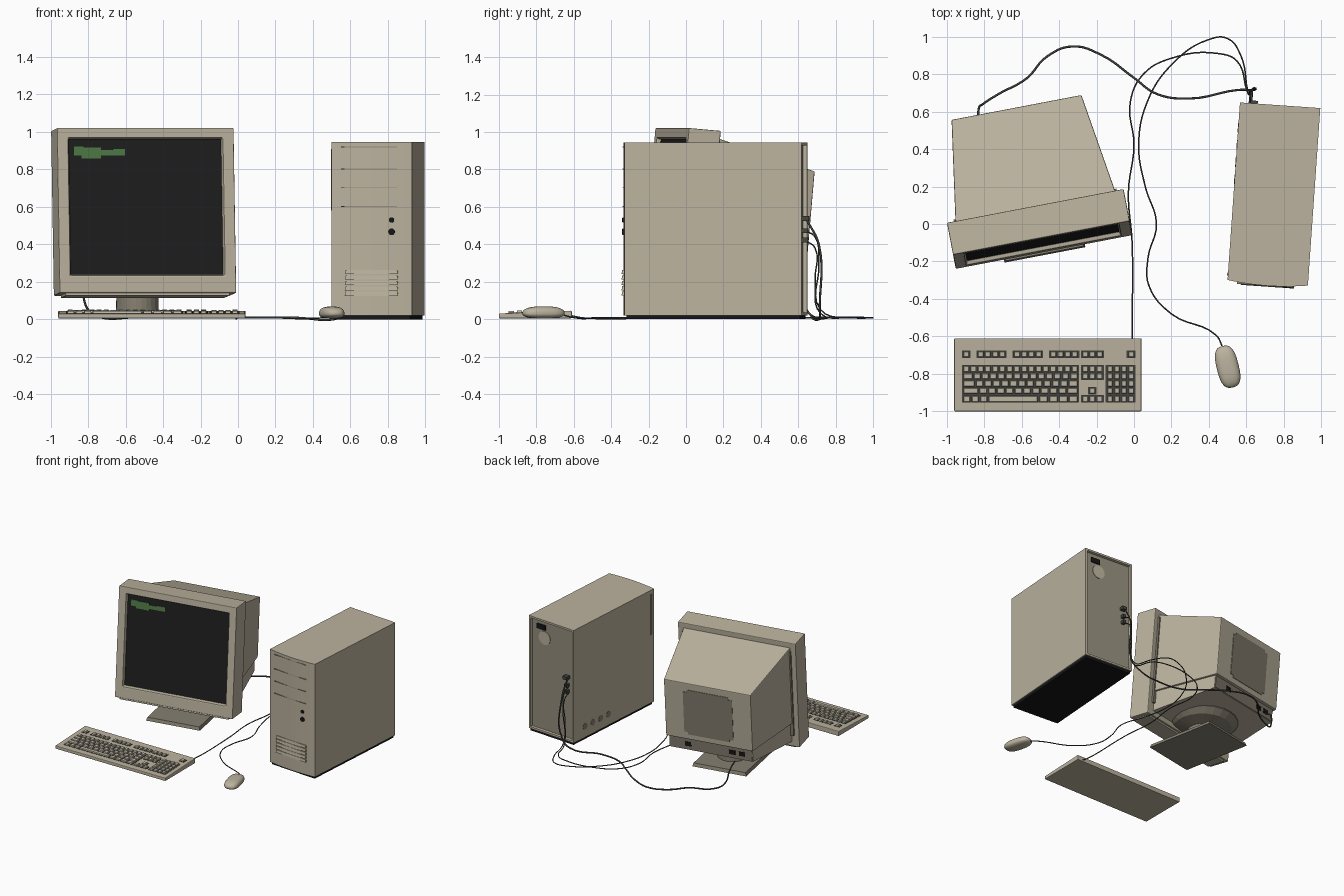
import bpy, bmesh, math
from mathutils import Matrix, Vector

if "Cube" in bpy.data.objects:
    bpy.data.objects.remove(bpy.data.objects["Cube"])

T, R = Matrix.Translation, Matrix.Rotation


def material(name, *c):
    m = bpy.data.materials.new(name)
    m.diffuse_color = (*c, 1)
    m.use_nodes = True
    m.node_tree.nodes["Principled BSDF"].inputs["Base Color"].default_value = m.diffuse_color
    return m


BEIGE = material("beige plastic", .50, .45, .345)
KEY = material("key beige", .52, .475, .375)
TAUPE = material("taupe plastic", .24, .215, .165)
PANEL = material("rear panel", .30, .27, .205)
BLACK = material("black", .008, .008, .008)
SCREEN = material("screen glass", .013, .013, .014)
GREEN = material("screen green", .075, .19, .06)
CABLE = material("cable grey", .06, .06, .055)


def finish(name, bm, M, mats, bevel=0, smooth=False):
    bmesh.ops.recalc_face_normals(bm, faces=bm.faces)
    me = bpy.data.meshes.new(name)
    bm.to_mesh(me)
    bm.free()
    for m in mats:
        me.materials.append(m)
    ob = bpy.data.objects.new(name, me)
    bpy.context.collection.objects.link(ob)
    ob.matrix_world = M
    if smooth:
        for p in me.polygons:
            p.use_smooth = True
    if bevel:
        mod = ob.modifiers.new("bevel", 'BEVEL')
        mod.width, mod.segments, mod.limit_method = bevel, 2, 'ANGLE'
    return ob


def add_loft(bm, rings):
    rows = [[bm.verts.new(p) for p in r] for r in rings]
    for a, b in zip(rows, rows[1:]):
        for i in range(len(a)):
            j = (i + 1) % len(a)
            bm.faces.new((a[i], a[j], b[j], b[i]))
    bm.faces.new(rows[0])
    bm.faces.new(rows[-1])


def loft(name, M, rings, mat, bevel=0):
    bm = bmesh.new()
    add_loft(bm, rings)
    return finish(name, bm, M, [mat], bevel)


def rect(x0, x1, y0, y1, z, d=0):
    return [(x0 + d, y0 + d, z), (x1 - d, y0 + d, z), (x1 - d, y1 - d, z), (x0 + d, y1 - d, z)]


def boxes(name, M, items, mat, bevel=0, taper=0):
    """items: (x0, x1, y0, y1, z0, z1)"""
    bm = bmesh.new()
    for x0, x1, y0, y1, z0, z1 in items:
        add_loft(bm, [rect(x0, x1, y0, y1, z0), rect(x0, x1, y0, y1, z1, taper)])
    return finish(name, bm, M, [mat], bevel)


def disc(x, y, z, r, axis, n=16):
    a = [2 * math.pi * i / n for i in range(n)]
    if axis == 'X':
        return [(x, y + r * math.cos(t), z + r * math.sin(t)) for t in a]
    if axis == 'Y':
        return [(x + r * math.cos(t), y, z + r * math.sin(t)) for t in a]
    return [(x + r * math.cos(t), y + r * math.sin(t), z) for t in a]


def cable(name, pts, r):
    cu = bpy.data.curves.new(name, 'CURVE')
    cu.dimensions, cu.bevel_depth, cu.bevel_resolution, cu.resolution_u = '3D', r, 1, 6
    s = cu.splines.new('BEZIER')
    s.bezier_points.add(len(pts) - 1)
    for b, p in zip(s.bezier_points, pts):
        b.co = p
        b.handle_left_type = b.handle_right_type = 'AUTO'
    cu.materials.append(CABLE)
    bpy.context.collection.objects.link(bpy.data.objects.new(name, cu))


# ---- monitor: turned and tilted back, local origin at front bottom centre
turn = R(math.radians(10.8), 4, 'Z')
MON = T((-.48, -.15, .14)) @ turn @ R(math.radians(-5), 4, 'X')

bm = bmesh.new()
add_loft(bm, [rect(-.48, .48, 0, .175, 0), rect(-.48, .48, 0, .175, .885)])
bm.normal_update()
bmesh.ops.recalc_face_normals(bm, faces=bm.faces)
front = min(bm.faces, key=lambda f: f.calc_center_median().y)
bmesh.ops.inset_region(bm, faces=[front], thickness=.05)
for v in front.verts:
    v.co.x = math.copysign(.42, v.co.x)
    v.co.z = .095 if v.co.z < .4 else .832
bmesh.ops.inset_region(bm, faces=[front], thickness=.006, depth=0)
for v in front.verts:
    v.co.y = .025
front.material_index = 1
finish("monitor_bezel", bm, MON, [BEIGE, SCREEN], .006)
boxes("bezel_chin", MON, [(-.445, .445, .008, .16, -.014, .01)], BEIGE, .005)
boxes("screen_readout", MON, [(-.385, -.335, .021, .026, .738, .786), (-.345, -.24, .021, .026, .724, .782),
                              (-.25, -.17, .021, .026, .738, .768), (-.175, -.11, .021, .026, .738, .774)], GREEN)


def upright(w, y, z0, z1):
    return [(-w, y, z0), (w, y, z0), (w, y, z1), (-w, y, z1)]


loft("monitor_body", MON, [upright(.435, .17, .20, .845), upright(.353, .727, .235, .715)], BEIGE, .006)
loft("monitor_lower_body", MON, [upright(.42, .17, .04, .22), upright(.34, .70, .13, .25)], BEIGE)
boxes("rear_vent_plate", MON, [(-.2, .2, .72, .731, .30, .64), (-.17, .17, .72, .731, .28, .66)], TAUPE)
boxes("rear_port_strip", MON, [(-.335, .335, .69, .705, .135, .232)], TAUPE)
boxes("rear_ports", MON, [(x, x + .05, .70, .709, .165, .2) for x in (-.28, -.2, .16)], BLACK)
boxes("body_side_gap", MON, [(-.442, .442, .172, .19, .1, .82)], TAUPE)

# ---- monitor stand
STAND = T((-.53, .12, 0)) @ turn
boxes("stand_plate", STAND, [(-.22, .22, -.29, .29, .004, .03)], TAUPE, taper=.008)
loft("stand_swivel", STAND, [disc(0, .04, z, r, 'Z', 24) for z, r in
                             ((.03, .115), (.125, .112), (.15, .22), (.19, .27), (.22, .27))], TAUPE)

# ---- tower case
TOW = T((.747, .16, 0)) @ R(math.radians(-4), 4, 'Z')
arc = [(-.215 + .43 * i / 10, -.475 - .016 * (1 - (i / 5 - 1) ** 2)) for i in range(11)]
plan = arc + [(.215, .475), (-.215, .475)]
bm = bmesh.new()
add_loft(bm, [[(x, y, z) for x, y in plan] for z in (.02, .945)])
bmesh.ops.recalc_face_normals(bm, faces=bm.faces)
back = max(bm.faces, key=lambda f: f.calc_center_median().y)
bmesh.ops.inset_region(bm, faces=[back], thickness=.022)
bmesh.ops.inset_region(bm, faces=[back], thickness=.002, depth=0)
for v in back.verts:
    v.co.y -= .022
back.material_index = 1
finish("tower_case", bm, TOW, [BEIGE, PANEL])
boxes("tower_base", TOW, [(-.205, .205, -.465, .465, 0, .022)], BLACK)
boxes("front_louvers", TOW, [(-.143, .142, -.496, -.47, .125 + .029 * i, .147 + .029 * i) for i in range(5)],
      BEIGE, taper=.003)
boxes("front_seams", TOW, [(-.163, .137, -.4915, -.48, z, z + .004) for z in (.918, .80, .70, .60)], PANEL)
boxes("case_side_strip", TOW, [(-.219, -.21, -.45, -.435, .58, .91)], TAUPE)
for i, (z, r) in enumerate(((.53, .014), (.467, .018))):
    loft(f"front_button_{i}", TOW, [disc(.107, y, z, r, 'Y') for y in (-.475, -.494)], BLACK)
for i in range(4):
    loft(f"side_vent_{i}", TOW, [disc(x, .34 - .092 * i, .11, .026, 'X') for x in (-.21, -.217)], TAUPE)

# ---- tower rear fittings
boxes("power_socket", TOW, [(.07, .15, .45, .462, .855, .895)], BLACK)
loft("power_fan_grille", TOW, [disc(.08, y, .79, .055, 'Y') for y in (.45, .458)], BEIGE)
boxes("rear_connectors", TOW, [(-.16, -.12, .45, .49, .525, .55), (-.155, -.13, .45, .485, .46, .485),
                               (-.155, -.13, .45, .485, .41, .435)], CABLE)

# ---- keyboard
prof = ((-1, .004), (-.61, .004), (-.61, .045), (-1, .03))
loft("keyboard_body", T((-.46, 0, 0)), [[(x, y, z) for y, z in prof] for x in (-.5, .5)], BEIGE, .005)
KB = T((0, -1, .03)) @ R(math.atan2(.015, .39), 4, 'X')
P, ROWS = .0385, [.227, .188, .149, .110, .066]
keys, wells = [], []


def key_row(x0, x1, n, y):
    p = (x1 - x0) / n
    keys.extend((x0 + p * i + .004, x0 + p * (i + 1) - .004, y - .016, y + .016, 0, .011) for i in range(n))


def well(x0, x1, y0, y1):
    wells.append((x0 - .004, x1 + .004, y0 - .02, y1 + .02, -.005, .002))


for x, n in ((-.915, 1), (-.838, 4), (-.644, 4), (-.45, 4), (-.28, 3), (-.035, 1)):
    key_row(x, x + P * n, n, .305)
    well(x, x + P * n, .305, .305)
MAIN = (-.915, -.297)
for i, y in enumerate(ROWS[:4]):
    a = (0, .018, .03, .048)[i]
    if a:
        key_row(MAIN[0], MAIN[0] + P + a, 1, y)
        key_row(MAIN[0] + P + a, MAIN[1] - P - a / 2, 13 - i, y)
        key_row(MAIN[1] - P - a / 2, MAIN[1], 1, y)
    else:
        key_row(*MAIN, 16, y)
key_row(-.915, -.78, 3, ROWS[4])
key_row(-.78, -.51, 1, ROWS[4])
key_row(-.51, -.297, 4, ROWS[4])
well(*MAIN, ROWS[4], ROWS[0])
for y in (ROWS[0], ROWS[1], ROWS[4]):
    key_row(-.28, -.165, 3, y)
key_row(-.242, -.203, 1, ROWS[3])
well(-.28, -.165, ROWS[1], ROWS[0])
well(-.28, -.165, ROWS[4], ROWS[4])
well(-.242, -.203, ROWS[3], ROWS[3])
for y in ROWS:
    key_row(-.147, .003, 4, y)
well(-.147, .003, ROWS[4], ROWS[0])
boxes("key_wells", KB, wells, CABLE)
boxes("keys", KB, keys, KEY, taper=.003)

# ---- mouse: squared-off dome
bm = bmesh.new()
bmesh.ops.create_uvsphere(bm, u_segments=32, v_segments=16, radius=1)
for v in bm.verts:
    x, y, z = v.co
    sq = lambda t, e: math.copysign(abs(t) ** e, t)
    v.co = (.059 * sq(x, .72), .114 * sq(y, .72), .03 + (.038 if z > 0 else .027) * sq(z, .85))
finish("mouse", bm, T((.5, -.762, 0)) @ R(math.radians(14), 4, 'Z'), [BEIGE], smooth=True)

# ---- cables
F = .007
cable("keyboard_cable", [(-.01, -.62, .02), (-.01, -.55, F), (-.01, -.1, F), (-.03, .17, F), (0, .42, F),
                         (-.02, .65, F), (.05, .8, F), (.2, .885, F), (.45, .91, F), (.55, .87, F),
                         (.6, .72, .03), (.615, .69, .2), (.62, .69, .38), (.615, .64, .42)], .004)
cable("mouse_cable", [(.47, -.65, .02), (.44, -.595, F), (.2, -.48, F), (.08, -.33, F), (.075, -.18, F),
                      (.12, 0, F), (.06, .2, F), (.025, .42, F), (.07, .65, F), (.2, .85, F), (.4, .985, F),
                      (.5, .99, F), (.57, .9, F), (.605, .72, .05), (.62, .71, .3), (.62, .69, .44),
                      (.615, .64, .472)], .004)
cable("video_cable", [(-.83, .55, .21), (-.83, .61, .17), (-.8, .645, .05), (-.73, .69, .009), (-.57, .78, .009),
                      (-.47, .89, .009), (-.33, .948, .009), (-.17, .9, .009), (0, .78, .009), (.12, .695, .009),
                      (.3, .67, .009), (.55, .715, .009), (.62, .715, .06), (.63, .71, .4), (.625, .64, .54)], .006)
